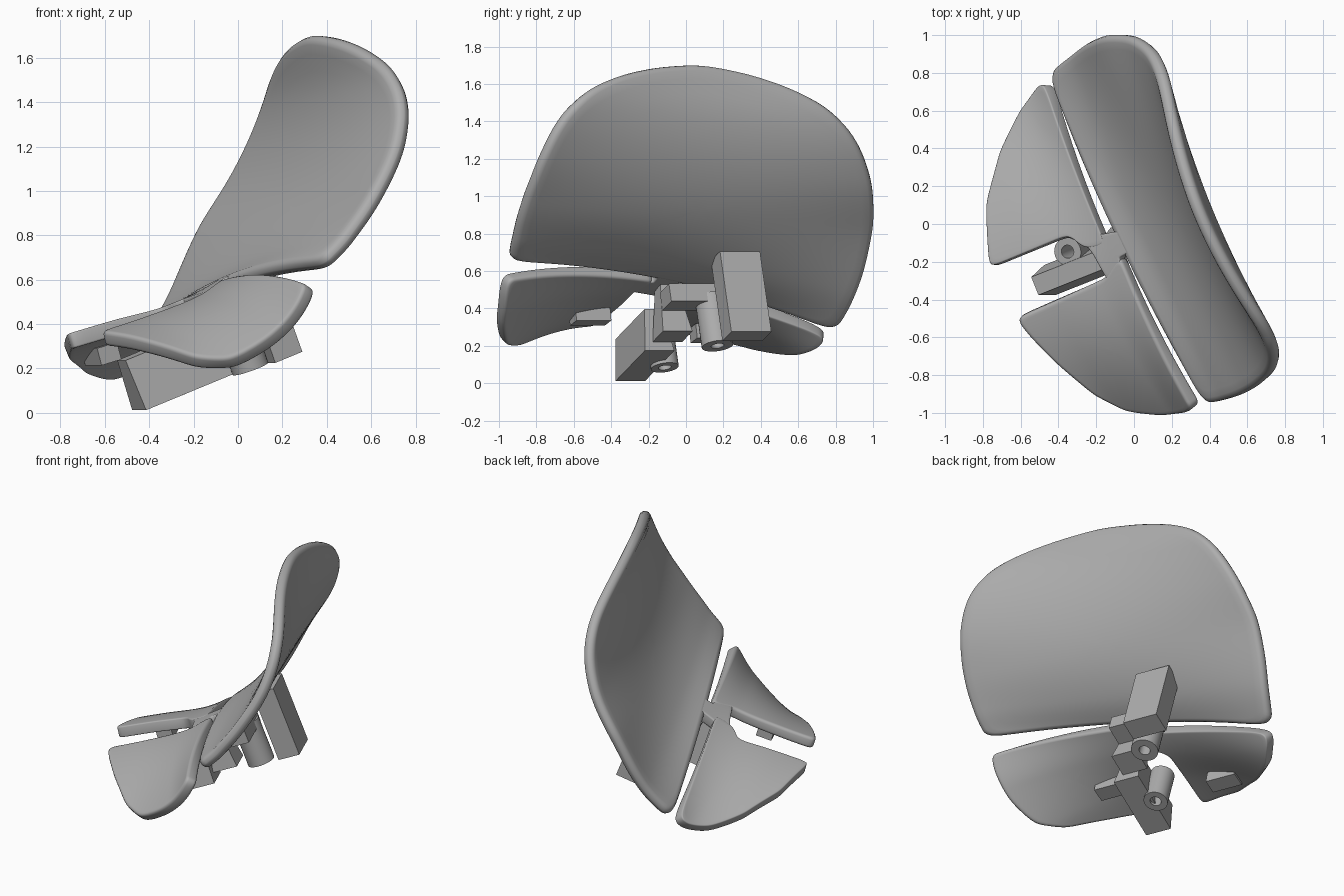
import bpy, bmesh, math
from mathutils import Vector, Matrix

if "Cube" in bpy.data.objects:
    bpy.data.objects.remove(bpy.data.objects["Cube"])

grey = bpy.data.materials.new("grey")
grey.diffuse_color = (0.42, 0.42, 0.42, 1)
grey.use_nodes = True
grey.node_tree.nodes["Principled BSDF"].inputs["Base Color"].default_value = grey.diffuse_color

# The shell runs along S, its profile runs along T and Z
S = Vector((-0.37, 0.93, 0)).normalized()
T = Vector((0.93, 0.37, 0)).normalized()
Z = Vector((0, 0, 1))

# Profile rows: t, z, sideways bend, sideways tilt
PROFILE = [(-.80, .33, .42, .05), (-.55, .40, .39, .065), (-.30, .47, .26, .135),
           (-.13, .55, .13, .18), (.05, .67, .05, .155), (.23, .90, .01, .09),
           (.345, 1.18, .05, .07), (.38, 1.46, .10, .065), (.335, 1.71, .13, .065)]
KEYS = [r[0] + r[1] for r in PROFILE]


def profile(p):
    """Smooth interpolation of the profile rows."""
    n = len(KEYS)
    i = 0
    while i < n - 2 and p > KEYS[i + 1]:
        i += 1
    h = KEYS[i + 1] - KEYS[i]
    u = (p - KEYS[i]) / h

    def slope(j, c):
        a, b = max(j - 1, 0), min(j + 1, n - 1)
        return (PROFILE[b][c] - PROFILE[a][c]) / (KEYS[b] - KEYS[a])
    out = []
    for c in range(4):
        a, b = PROFILE[i][c], PROFILE[i + 1][c]
        out.append((2*u**3 - 3*u*u + 1)*a + (u**3 - 2*u*u + u)*h*slope(i, c)
                   + (3*u*u - 2*u**3)*b + (u**3 - u*u)*h*slope(i + 1, c))
    return out


def surface(d, p):
    t, z, k, tilt = profile(p)
    t2, z2 = profile(p + .01)[:2]
    tan = Vector((t2 - t, z2 - z)).normalized()
    fade = min(1, max(0, 1 - (p - .4) / 1.6))
    bend = k * d * d
    t += tan.y * bend - .05 * fade * d
    z += -tan.x * bend - tilt * d
    return S * (d - .05) + T * t + Z * z


def p_of_t(t):
    """Profile parameter of a point in the lower, flat part."""
    lo, hi = KEYS[0] - .1, 1.0
    for _ in range(30):
        m = (lo + hi) / 2
        lo, hi = (m, hi) if profile(m)[0] < t else (lo, m)
    return lo


def rounded(pts, corner, step=.035):
    """Round the corners of an outline and space its points evenly."""
    for _ in range(3):
        new = []
        for i, a in enumerate(pts):
            b = pts[(i + 1) % len(pts)]
            cut = min(.25, corner / max((b - a).length, 1e-6))
            new += [a.lerp(b, cut), a.lerp(b, 1 - cut)]
        pts = new
    out = []
    for i, a in enumerate(pts):
        b = pts[(i + 1) % len(pts)]
        n = max(1, round((b - a).length / step))
        out += [a.lerp(b, j / n) for j in range(n)]
    return out


def finish(ob):
    ob.data.materials.append(grey)
    bpy.ops.object.select_all(action='DESELECT')
    ob.select_set(True)
    bpy.context.view_layer.objects.active = ob


def add(name, bm):
    bmesh.ops.recalc_face_normals(bm, faces=bm.faces)
    me = bpy.data.meshes.new(name)
    bm.to_mesh(me)
    bm.free()
    ob = bpy.data.objects.new(name, me)
    bpy.context.collection.objects.link(ob)
    finish(ob)
    return ob


def panel(name, outline, thick=.07, rim=.03, rings=14, corner=.03):
    """Curved plate filled with rings that shrink towards its middle."""
    pts = rounded([Vector(q) for q in outline], corner)
    mid = sum(pts, Vector((0, 0))) / len(pts)
    bm = bmesh.new()
    centre = bm.verts.new(surface(*mid))
    last = None
    for r in range(1, rings + 1):
        ring = [bm.verts.new(surface(*mid.lerp(q, r / rings))) for q in pts]
        for i in range(len(ring)):
            j = (i + 1) % len(ring)
            if last:
                bm.faces.new((last[i], ring[i], ring[j], last[j]))
            else:
                bm.faces.new((centre, ring[i], ring[j]))
        last = ring
    ob = add(name, bm)
    m = ob.modifiers.new("thickness", 'SOLIDIFY')
    m.thickness, m.offset = thick, 0
    m = ob.modifiers.new("round_rim", 'BEVEL')
    m.width, m.segments, m.limit_method, m.angle_limit = rim, 3, 'ANGLE', math.radians(55)
    bpy.ops.object.shade_smooth_by_angle(angle=math.radians(40))
    return ob


# Backrest
half = [(.99, .62), (1.03, .9), (1.035, 1.2), (.975, 1.5), (.87, 1.73), (.73, 1.87),
        (.52, 1.955), (.28, 2.01)]
front = [(.99, .62), (1.0, .9), (.99, 1.2), (.95, 1.5)] + half[4:]
panel("backrest", [(-.97, .485), (0, .46), (.95, .43)] + half + [(0, 2.04)]
      + [(-d, p) for d, p in reversed(front)], rim=.033, corner=.06)


def flat(pts):
    return [(d, p_of_t(t)) for d, t in pts]


# Two flaps and the bridge that joins them to the backrest
panel("rear_flap", flat([(.0, -.165), (.83, -.155), (.91, -.165), (.90, -.22), (.82, -.34),
                         (.65, -.525), (.43, -.68), (.115, -.785), (.12, -.33), (.02, -.28)]), rim=.026)
panel("front_flap", flat([(-.08, -.12), (-.90, -.165), (-.965, -.17), (-.975, -.22), (-.94, -.34),
                          (-.845, -.50), (-.71, -.61), (-.47, -.70), (-.277, -.755),
                          (-.18, -.77), (-.16, -.24)]), rim=.026)
panel("bridge", flat([(-.08, -.04), (.04, -.06), (.06, -.17), (.11, -.2), (.11, -.28), (-.03, -.25),
                      (-.17, -.24), (-.2, -.15), (-.09, -.13)]), thick=.066, rim=.01, rings=5, corner=.01)


def frame(centre, pitch):
    """Axes: along the pitched profile, across the shell, and upward."""
    a = math.radians(pitch)
    x = T * math.cos(a) + Z * math.sin(a)
    z = Z * math.cos(a) - T * math.sin(a)
    m = Matrix((x, S, z)).transposed().to_4x4()
    m.translation = Vector(centre)
    return m


def box(name, centre, size, pitch=21, taper=(1, 1)):
    bm = bmesh.new()
    bmesh.ops.create_cube(bm, size=1)
    for v in bm.verts:
        if v.co.z > 0:
            v.co.x *= taper[0]
            v.co.y *= taper[1]
    bm.transform(frame(centre, pitch) @ Matrix.Diagonal((*size, 1)))
    return add(name, bm)


def tube(name, centre, length, outer, inner, pitch=21, n=32):
    bm = bmesh.new()
    rings = []
    for r, z in ((outer, -.5), (outer, .5), (inner, .5), (inner, -.5)):
        rings.append([bm.verts.new((r * math.cos(i * math.tau / n), r * math.sin(i * math.tau / n),
                                    z * length)) for i in range(n)])
    for k in range(4):
        a, b = rings[k], rings[(k + 1) % 4]
        for i in range(n):
            j = (i + 1) % n
            bm.faces.new((a[i], a[j], b[j], b[i]))
    bm.transform(frame(centre, pitch))
    add(name, bm)
    bpy.ops.object.shade_smooth_by_angle(angle=math.radians(40))


# Mounts below the shell
box("rear_mount", (.11, .295, .465), (.14, .23, .46))
box("front_mount", (-.29, -.235, .205), (.45, .17, .24), taper=(1, .6))
box("gusset", (-.07, -.09, .38), (.16, .17, .28), taper=(.55, .55))
box("link_arm", (0, .04, .46), (.14, .32, .10))
tube("rear_tube", (.01, .15, .33), .28, .085, .035)
tube("front_tube", (-.31, -.13, .2), .25, .075, .035)

# Small pads under the flaps
for name, d, t in (("rear_pad", .40, -.52), ("front_pad", -.33, -.46)):
    box(name, surface(d, p_of_t(t)) - Z * .055, (.1, .2, .08), 16)
